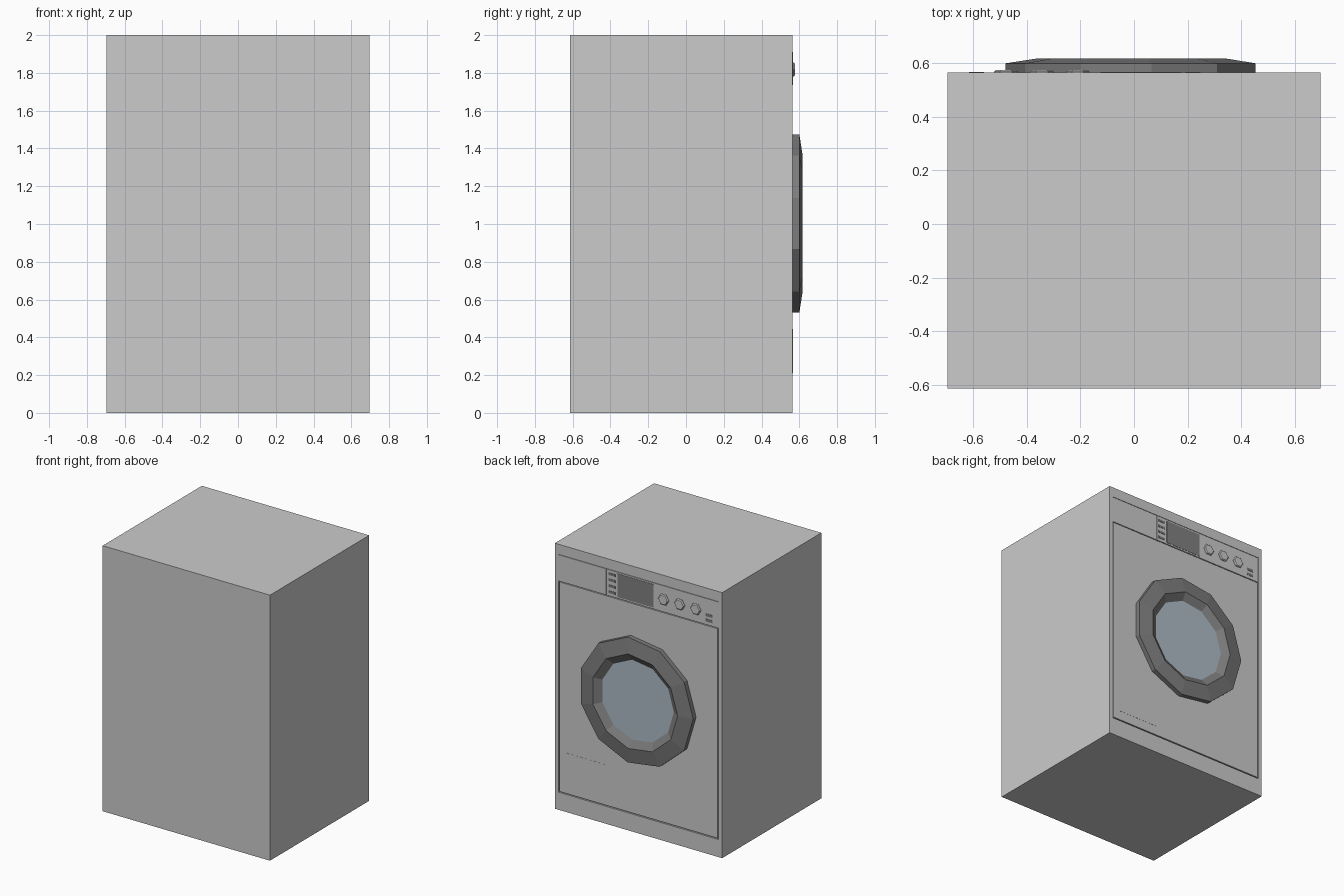
import bpy, bmesh
from math import pi, cos, sin

if "Cube" in bpy.data.objects:
    bpy.data.objects.remove(bpy.data.objects["Cube"])

F = 0.565            # plane of the machine face, towards +y


def material(name, rgb):
    m = bpy.data.materials.new(name)
    m.diffuse_color = (*rgb, 1)
    m.use_nodes = True
    m.node_tree.nodes["Principled BSDF"].inputs["Base Color"].default_value = m.diffuse_color
    return m


def finish(name, bm, mat=None):
    bmesh.ops.recalc_face_normals(bm, faces=bm.faces[:])
    me = bpy.data.meshes.new(name)
    bm.to_mesh(me)
    bm.free()
    ob = bpy.data.objects.new(name, me)
    bpy.context.collection.objects.link(ob)
    if mat:
        me.materials.append(mat)
    return ob


def box(name, x0, x1, y0, y1, z0, z1, mat=None):
    bm = bmesh.new()
    bmesh.ops.create_cube(bm, size=1)
    for v in bm.verts:
        v.co = ((x0 + x1) / 2 + v.co.x * (x1 - x0),
                (y0 + y1) / 2 + v.co.y * (y1 - y0),
                (z0 + z1) / 2 + v.co.z * (z1 - z0))
    return finish(name, bm, mat)


def lathe(name, cx, cz, profile, n, phase, mat=None, closed=False):
    """Sweep (radius, y) points around a y-parallel axis; open profiles get caps."""
    bm = bmesh.new()
    rings = [[bm.verts.new((cx + r * cos(phase + 2 * pi * k / n), y,
                            cz + r * sin(phase + 2 * pi * k / n)))
              for k in range(n)] for r, y in profile]
    pairs = list(zip(rings, rings[1:]))
    if closed:
        pairs.append((rings[-1], rings[0]))
    else:
        bm.faces.new(rings[0])
        bm.faces.new(rings[-1])
    for a, b in pairs:
        for k in range(n):
            j = (k + 1) % n
            bm.faces.new((a[k], a[j], b[j], b[k]))
    return finish(name, bm, mat)


dark = material("dark_plastic", (0.2, 0.2, 0.2))
screen = material("screen", (0.22, 0.22, 0.22))
glass = material("glass", (0.42, 0.5, 0.56))

# Cabinet with a shallow face recess
cabinet = box("cabinet", -0.697, 0.697, -0.615, F, 0, 2)
cutter = box("recess_cutter", -0.668, 0.668, F - 0.012, F + 0.1, 0.132, 1.924)
cutter.hide_render = True
cutter.hide_viewport = True
cut = cabinet.modifiers.new("recess", 'BOOLEAN')
cut.operation = 'DIFFERENCE'
cut.solver = 'EXACT'
cut.object = cutter

# Panels filling the recess, separated by narrow gaps
B = F - 0.013
box("door_panel", -0.66, 0.66, B, F, 0.14, 1.718)
box("control_panel", -0.665, 0.265, B, F, 1.724, 1.921)
box("detergent_drawer", 0.269, 0.665, B, F, 1.724, 1.921)
box("filter_flap", 0.27, 0.6, B, F + 0.001, 0.21, 0.445)

# Display and slot buttons
box("display", -0.125, 0.175, B, F + 0.002, 1.735, 1.91, screen)
for i in range(4):
    z = 1.755 + i * 0.045
    box(f"program_button_{i + 1}", 0.193, 0.248, B, F + 0.002,
        z - 0.009, z + 0.009, dark)
for i, z in enumerate((1.758, 1.797)):
    box(f"power_button_{i + 1}", -0.617, -0.56, B, F + 0.002,
        z - 0.01, z + 0.01, dark)

# Hexagonal knobs
for i in range(3):
    lathe(f"knob_{i + 1}", -0.478 + i * 0.134, 1.818,
          [(0.044, B), (0.044, F + 0.004), (0.037, F + 0.011)], 6, 0)

# Eleven-sided porthole frame and glass
DX, DZ = -0.003, 1.003
lathe("porthole_frame", DX, DZ,
      [(0.477, F - 0.003), (0.477, 0.6), (0.36, 0.618), (0.303, 0.582),
       (0.303, F - 0.003)], 11, pi, dark, closed=True)
lathe("porthole_glass", DX, DZ, [(0.31, F - 0.002), (0.305, 0.583)],
      11, pi, glass)
